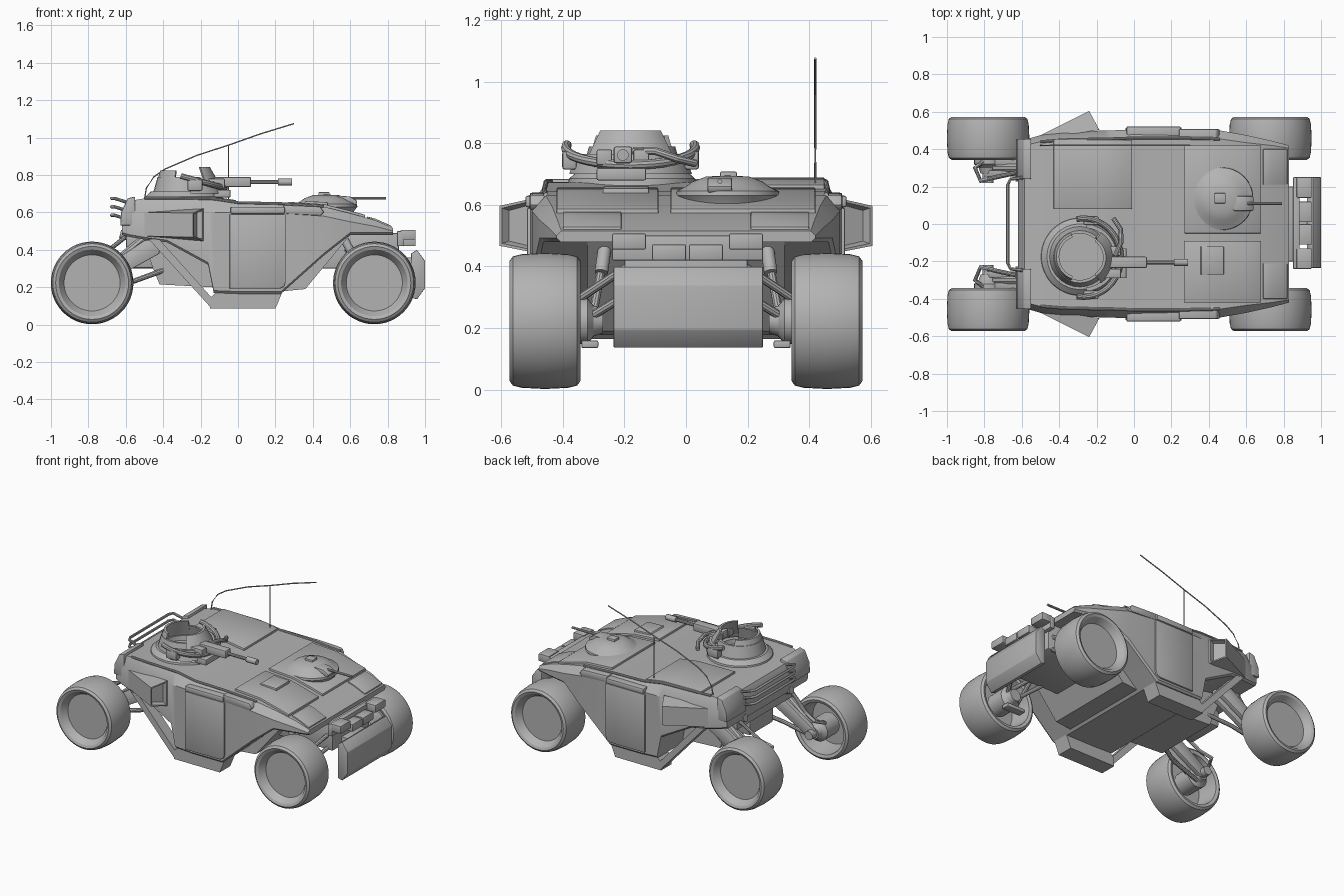
import bpy, bmesh
from math import radians, cos, sin, pi
from mathutils import Vector, Matrix

cube = bpy.data.objects.get("Cube")
if cube:
    bpy.data.objects.remove(cube, do_unlink=True)

GREY = (0.45, 0.45, 0.45, 1)
mat = bpy.data.materials.new("plain_grey")
mat.use_nodes = True
mat.diffuse_color = GREY
mat.node_tree.nodes["Principled BSDF"].inputs["Base Color"].default_value = GREY


def finish(name, bm, bevel=0, angle=32):
    bmesh.ops.recalc_face_normals(bm, faces=bm.faces[:])
    if bevel:
        sharp = [e for e in bm.edges if e.calc_face_angle(0) > 0.5]
        bmesh.ops.bevel(bm, geom=sharp, offset=bevel, segments=2, profile=0.5, affect='EDGES')
    me = bpy.data.meshes.new(name)
    bm.to_mesh(me)
    bm.free()
    me.materials.append(mat)
    me.shade_smooth()
    me.set_sharp_from_angle(angle=radians(angle))
    ob = bpy.data.objects.new(name, me)
    bpy.context.collection.objects.link(ob)


def loft(name, rings, bevel=0):
    """Skin a list of equally long point rings."""
    bm = bmesh.new()
    vs = [[bm.verts.new(p) for p in r] for r in rings]
    n = len(vs[0])
    for a, b in zip(vs, vs[1:]):
        for i in range(n):
            bm.faces.new((a[i], a[(i + 1) % n], b[(i + 1) % n], b[i]))
    bm.faces.new(vs[0])
    bm.faces.new(vs[-1])
    finish(name, bm, bevel)


def prism(name, profile, y0, y1, bevel=0):
    loft(name, [[(x, y, z) for x, z in profile] for y in (y0, y1)], bevel)


def box(name, x, y, z, bevel=0.005):
    prism(name, [(x[0], z[0]), (x[1], z[0]), (x[1], z[1]), (x[0], z[1])], *y, bevel)


def lathe(name, profile, loc, axis='Z', flip=1, n=48):
    """Revolve (radius, height) points."""
    bm = bmesh.new()
    vs = [bm.verts.new((r, 0, h * flip)) for r, h in profile]
    edges = [bm.edges.new(p) for p in zip(vs, vs[1:])]
    bmesh.ops.spin(bm, geom=vs + edges, cent=(0, 0, 0), axis=(0, 0, 1), angle=2 * pi, steps=n)
    bmesh.ops.remove_doubles(bm, verts=bm.verts[:], dist=0.0005)
    if axis == 'Y':
        bm.transform(Matrix.Rotation(-pi / 2, 4, 'X'))
    bm.transform(Matrix.Translation(loc))
    finish(name, bm)


def tube(name, pts, r, n=10):
    """Sweep a round section along a polyline."""
    pts = [Vector(p) for p in pts]
    rings = []
    for i, p in enumerate(pts):
        d = (pts[min(i + 1, len(pts) - 1)] - pts[max(i - 1, 0)]).normalized()
        u = d.cross(Vector((0, 0, 1)) if abs(d.z) < 0.9 else Vector((1, 0, 0))).normalized()
        v = d.cross(u)
        rings.append([p + r * (u * cos(2 * pi * k / n) + v * sin(2 * pi * k / n)) for k in range(n)])
    loft(name, rings)


def arc_wall(name, c, a0, a1, r0, r1, z0, z1, t=0.015, n=20):
    rings = []
    for i in range(n + 1):
        a = radians(a0 + (a1 - a0) * i / n)
        rings.append([(c[0] + r * cos(a), c[1] + r * sin(a), z)
                      for r, z in ((r0, z0), (r1, z1), (r1 - t, z1), (r0 - t, z0))])
    loft(name, rings)


# Hull: x, bottom z, half width, shoulder z, roof half width, roof z
SECTIONS = [(-.62, .48, .44, .55, .42, .60), (-.585, .47, .45, .59, .42, .66),
            (-.50, .455, .475, .60, .44, .675), (-.38, .44, .49, .60, .45, .675),
            (-.16, .32, .50, .60, .455, .672), (-.13, .17, .50, .60, .455, .67),
            (0, .165, .505, .60, .46, .65), (.23, .165, .505, .595, .46, .645),
            (.46, .37, .50, .58, .455, .63), (.60, .48, .475, .55, .435, .595),
            (.735, .48, .445, .525, .42, .558), (.83, .48, .42, .50, .405, .516)]
rings = []
for x, zb, ws, zs, wr, zr in SECTIONS:
    half = [(ws - .012, zb), (ws, min(zb + .012, zs - .005)), (ws, zs), (wr, zr)]
    rings.append([(x, y, z) for y, z in half] + [(x, -y, z) for y, z in reversed(half)])
loft("hull", rings)


def roof(x):
    for a, b in zip(SECTIONS, SECTIONS[1:]):
        if x <= b[0]:
            return a[5] + (b[5] - a[5]) * (x - a[0]) / (b[0] - a[0])


def panel(name, x0, x1, y0, y1, t=0.014):
    """Raised plate that follows the roof line."""
    xs = sorted([x0, x1] + [s[0] for s in SECTIONS if x0 < s[0] < x1])
    top = [(x, roof(x) + t) for x in xs]
    prism(name, top + [(x, roof(x) - .02) for x in reversed(xs)], y0, y1, .004)


panel("roof_hatch", -.43, -.01, .08, .45)
panel("left_hood_panel", .27, .68, -.05, .42)
panel("right_hood_panel", .27, .68, -.42, -.09)
prism("hood_vent", [(.34, .62), (.48, .61), (.48, .655), (.36, .66)], -.27, -.12, .004)

# Lower tub, front bay and bumper
prism("rear_tub", [(-.52, .47), (-.42, .215), (-.14, .20), (.1, .20), (.1, .5), (-.5, .5)], -.23, .23)
box("rear_gearbox", (-.58, -.4), (-.13, .13), (.3, .46), .015)
prism("front_tub", [(.15, .17), (.36, .19), (.6, .48), (.3, .5), (.15, .5)], -.32, .32)
box("front_bay", (.45, .86), (-.2, .2), (.3, .49))
box("bumper_mount", (.84, .94), (-.1, .1), (.25, .36))
prism("bumper_plate", [(.925, .145), (.957, .135), (1, .195), (1, .34), (.957, .4), (.925, .38)],
      -.235, .25, .004)
box("lamp_bar", (.85, .885), (-.24, .25), (.42, .5))
for y, z in ((.195, .455), (.065, .42), (-.055, .42), (-.185, .455)):
    box("front_lamp", (.87, .95), (y - .055, y + .055), (z, z + .052))

# Rear bumper and grab rails
box("rear_bumper", (-.6, -.46), (-.3, .3), (.41, .5), .01)
for z in (.56, .605, .65):
    tube("rear_rail", [(-.58, .25, z), (-.66, .24, z + .025), (-.675, .21, z + .025),
                       (-.675, -.21, z + .025), (-.66, -.24, z + .025), (-.58, -.25, z)], .009)

# Tyre profile: radius, height towards the outside
TYRE = [(0, .065), (.15, .065), (.178, .108), (.195, .115), (.21, .104), (.217, .075), (.221, 0),
        (.217, -.075), (.21, -.104), (.195, -.115), (.175, -.108), (.155, .03), (0, .03)]

for s in (1, -1):
    side = "left_" if s > 0 else "right_"
    # Doors, sills and shoulder strips
    prism(side + "door", [(-.045, .59), (.255, .59), (.255, .23), (.247, .205), (.22, .19), (-.045, .19)],
          s * .48, s * .516, .004)
    prism(side + "door_hinge", [(-.04, .592), (.25, .592), (.25, .63), (-.04, .63)],
          s * .46, s * .522, .008)
    prism(side + "shoulder_strip", [(.24, .592), (.44, .582), (.46, .60), (.44, .632), (.24, .64)],
          s * .43, s * .508, .008)
    tube(side + "roof_trim", [(x, s * wr, zr + .002) for x, _, _, _, wr, zr in SECTIONS[2:9]], .008)
    prism(side + "frame_strut", [(-.48, .46), (-.14, .085), (-.12, .12), (-.15, .155), (-.42, .455)],
          s * .41, s * .485)
    prism(side + "frame_rail", [(-.15, .085), (.2, .085), (.235, .17), (-.12, .17), (-.15, .14)],
          s * .37, s * .485)

    # Air scoop with recessed mouth
    bm = bmesh.new()
    foot = [(-.55, .45, .475, .60), (-.24, .605, .467, .597), (-.185, .503, .447, .62)]
    lo = [bm.verts.new((x, s * y, a)) for x, y, a, b in foot]
    hi = [bm.verts.new((x, s * y, b)) for x, y, a, b in foot]
    bm.faces.new(lo)
    bm.faces.new(hi)
    for i in range(3):
        j = (i + 1) % 3
        bm.faces.new((lo[i], lo[j], hi[j], hi[i]))
    bmesh.ops.recalc_face_normals(bm, faces=bm.faces[:])
    mouth = [f for f in bm.faces if f.normal.x > .5]
    bmesh.ops.inset_region(bm, faces=mouth, thickness=.012)
    bmesh.ops.inset_region(bm, faces=mouth, thickness=.012, depth=-.03)
    finish(side + "air_scoop", bm)

    # Corner blocks
    prism(side + "tail_block", [(-.63, .53), (-.55, .53), (-.55, .685), (-.59, .675), (-.625, .60)],
          s * .24, s * .455, .006)
    panel(side + "nose_panel", .69, .82, s * .21, s * .4, .008)

    # Wheels and hubs
    for end, x in (("rear_", -.78), ("front_", .729)):
        lathe(side + end + "wheel", TYRE, (x, s * .458, .223), 'Y', s)
        lathe(side + end + "hub", [(0, -.13), (.04, -.13), (.05, -.1), (.075, -.08), (.075, .05), (0, .05)],
              (x, s * .4, .223), 'Y', s, 24)

    # Rear trailing arms and shock
    for y in (.27, .33):
        prism(side + "trailing_arm", [(-.8, .2), (-.76, .19), (-.42, .38), (-.42, .45), (-.5, .45),
                                      (-.8, .25)], s * (y - .016), s * (y + .016), .004)
    tube(side + "rear_shock", [(-.74, s * .3, .26), (-.5, s * .3, .46)], .025)
    tube(side + "lower_link", [(-.76, s * .3, .18), (-.55, s * .28, .235), (-.4, s * .22, .29)], .014)
    tube(side + "rear_link", [(-.8, s * .34, .28), (-.85, s * .3, .3), (-.82, s * .23, .33),
                              (-.74, s * .25, .36), (-.6, s * .28, .47)], .012)
    tube(side + "rear_axle", [(-.78, s * .22, .223), (-.78, s * .42, .223)], .03, 16)
    tube(side + "exhaust", [(-.63, s * .25, .485), (-.5, s * .25, .45)], .024, 14)

    # Front wishbones and shock
    for x in (.58, .82):
        for z0, z1 in ((.31, .2), (.4, .28)):
            tube(side + "wishbone", [(x, s * .19, z0), (.729, s * .37, z1)], .014)
    tube(side + "front_shock", [(.68, s * .31, .2), (.58, s * .27, .42)], .014)
    tube(side + "shock_sleeve", [(.61, s * .275, .38), (.55, s * .26, .49)], .022, 14)
    box(side + "steering_block", (.64, .78), (s * .285, s * .34), (.135, .16))

# Gunner turret
C = (-.29, -.175)
G = (-.27, -.18)
lathe("turret_ring", [(.215, .64), (.205, .685), (.175, .712), (.135, .715), (.13, .685), (0, .685)],
      (*C, 0))
arc_wall("turret_tub", C, 50, 310, .165, .14, .70, .79)
arc_wall("turret_back", C, 110, 250, .155, .125, .73, .825)
arc_wall("shield_skirt", G, -85, 85, .20, .18, .70, .765, .02)
arc_wall("gun_shield", G, -55, 55, .19, .12, .72, .842)
tube("shield_rim", [(G[0] + .2 * cos(a), G[1] + .21 * sin(a), .785 - .055 * cos(a))
                    for a in [radians(d) for d in range(-100, 101, 10)]], .016)
for s in (1, -1):
    box("shield_ear", (-.27, -.19), (G[1] + s * .175, G[1] + s * .222), (.715, .775), .008)
box("gun_cradle", (-.13, -.04), (-.29, -.13), (.68, .72))
box("gun_body", (-.16, .07), (-.235, -.175), (.735, .79), .008)
for y in (-.265, -.145):
    box("ammo_box", (-.16, -.07), (y - .025, y + .025), (.73, .78))
tube("gun_barrel", [(.06, -.205, .762), (.24, -.205, .762)], .011)
tube("gun_muzzle", [(.215, -.205, .762), (.29, -.205, .762)], .019, 14)
tube("ammo_hose", [(-.1, -.17, .775), (-.07, -.1, .775), (-.07, -.03, .75), (-.11, .03, .735)], .013)

# Hood dome
D = (.47, .135)
lathe("dome", [(.13, .56), (.138, .59), (.168, .63), (.166, .645), (.135, .66), (.115, .675),
               (.07, .692), (0, .696)], (*D, 0))
box("dome_hatch", (.43, .49), (.11, .165), (.68, .708))
prism("dome_mantlet", [(.52, .64), (.63, .64), (.64, .66), (.6, .685), (.53, .69)], .07, .15, .006)
tube("dome_barrel", [(.58, .11, .676), (.79, .11, .676)], .008)

# Aerial
tube("aerial", [(-.5, .42, .67), (-.49, .42, .73), (-.45, .42, .79), (-.39, .42, .832), (-.22, .42, .905),
                (-.05, .42, .96), (.12, .42, 1.02), (.30, .42, 1.075)], .004, 6)
tube("aerial_stay", [(-.05, .42, .65), (-.05, .42, .96)], .003, 6)
